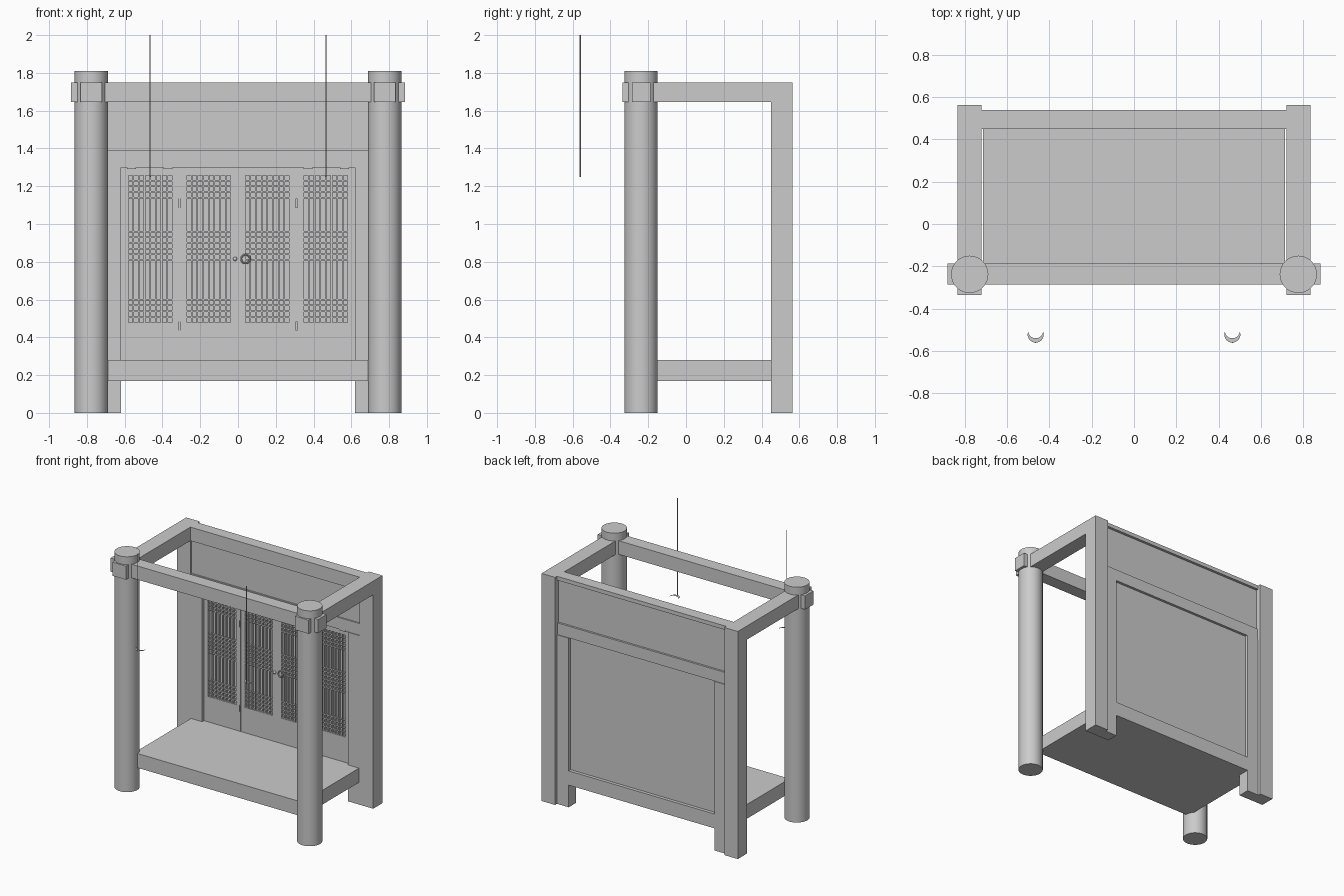
import bpy, bmesh, math
from mathutils import Matrix, Vector

if "Cube" in bpy.data.objects:
    bpy.data.objects.remove(bpy.data.objects["Cube"])

grey = bpy.data.materials.new("plain grey")
grey.diffuse_color = (0.6, 0.6, 0.6, 1)
grey.use_nodes = True
grey.node_tree.nodes["Principled BSDF"].inputs["Base Color"].default_value = grey.diffuse_color


def finish(name, bm, smooth=False):
    me = bpy.data.meshes.new(name)
    bm.to_mesh(me)
    bm.free()
    me.materials.append(grey)
    ob = bpy.data.objects.new(name, me)
    bpy.context.collection.objects.link(ob)
    if smooth:
        bpy.ops.object.select_all(action='DESELECT')
        bpy.context.view_layer.objects.active = ob
        ob.select_set(True)
        bpy.ops.object.shade_smooth_by_angle(angle=math.radians(40))
    return ob


def boxes(name, *ranges):
    """One object from boxes given as (x0, x1, y0, y1, z0, z1)."""
    bm = bmesh.new()
    for x0, x1, y0, y1, z0, z1 in ranges:
        m = Matrix.Translation(((x0 + x1) / 2, (y0 + y1) / 2, (z0 + z1) / 2))
        m = m @ Matrix.Diagonal((x1 - x0, y1 - y0, z1 - z0, 1))
        bmesh.ops.create_cube(bm, size=1, matrix=m)
    return finish(name, bm)


def both(x0, x1, *rest):
    """A box range and its mirror across x = 0."""
    return [(x0, x1, *rest), (-x1, -x0, *rest)]


def cylinder(name, r, x, y, z0, z1, n=48):
    bm = bmesh.new()
    bmesh.ops.create_cone(bm, cap_ends=True, segments=n, radius1=r, radius2=r, depth=z1 - z0,
                          matrix=Matrix.Translation((x, y, (z0 + z1) / 2)))
    return finish(name, bm, True)


# Round front columns
for side, s in (("left", -1), ("right", 1)):
    cylinder(side + "_column", 0.088, s * 0.777, -0.238, 0, 1.81)

# Beams crossing through the columns, rear posts and jambs
boxes("front_beam", (-0.883, 0.883, -0.287, -0.187, 1.645, 1.75))
boxes("side_beams", *both(0.72, 0.835, -0.335, 0.45, 1.645, 1.75))
boxes("rear_posts", *both(0.72, 0.835, 0.45, 0.563, 0, 1.75))
boxes("rear_jambs", *both(0.62, 0.72, 0.45, 0.54, 0, 1.3))

# Rear wall
boxes("rear_beam", (-0.72, 0.72, 0.45, 0.51, 1.645, 1.75), (-0.72, 0.72, 0.51, 0.54, 1.72, 1.75))
boxes("upper_board", (-0.72, 0.72, 0.465, 0.52, 1.39, 1.72))
boxes("lintel", (-0.72, 0.72, 0.455, 0.535, 1.3, 1.39))
boxes("floor", (-0.715, 0.715, -0.238, 0.45, 0.17, 0.28))
boxes("bottom_rail", (-0.62, 0.62, 0.45, 0.54, 0.17, 0.28))
boxes("door_backing", (-0.62, 0.62, 0.49, 0.515, 0.28, 1.3))

# Door leaves: frame around four lattice openings
Z0, Z1 = 0.475, 1.26
openings = [(-0.585, -0.345), (-0.275, -0.035), (0.035, 0.275), (0.345, 0.585)]
edges = [-0.62] + [x for o in openings for x in o] + [0.62]
stiles = [(a, b, 0.472, 0.49, Z0, Z1) for a, b in zip(edges[::2], edges[1::2])]
boxes("door_frame", *stiles, (-0.62, 0.62, 0.472, 0.49, 0.28, Z0), (-0.62, 0.62, 0.472, 0.49, Z1, 1.3))
boxes("left_leaf_edge", (-0.313, -0.307, 0.468, 0.475, 0.28, 1.3))

# Lattice: vertical slats, with cross bars in three bands
bars = []
for a, b in openings:
    pitch = (b - a) / 8
    for i in range(9):
        x = a + i * pitch
        bars.append((x - 0.004, x + 0.004, 0.474, 0.49, Z0, Z1))
    for lo, hi, rows in ((0.475, 0.60, 4), (0.81, 0.96, 5), (1.14, 1.26, 4)):
        for j in range(rows + 1):
            z = lo + (hi - lo) * j / rows
            bars.append((a, b, 0.475, 0.49, z - 0.004, z + 0.004))
boxes("door_lattice", *bars)

# Hinges and top pivots
boxes("hinges", *[r for z in (0.46, 1.11) for r in both(0.305, 0.315, 0.462, 0.475, z - 0.025, z + 0.025)])
boxes("top_pivots", *[r for x in (0.37, 0.563)
                      for r in both(x - 0.024, x + 0.024, 0.46, 0.475, 1.29, 1.3)])

# Ring handle and knob
bm = bmesh.new()
N, M = 24, 8
ring = [[bm.verts.new((0.04 + (0.023 + 0.005 * math.cos(v)) * math.cos(u),
                       0.464 + 0.005 * math.sin(v),
                       0.815 + (0.023 + 0.005 * math.cos(v)) * math.sin(u)))
         for v in (2 * math.pi * j / M for j in range(M))]
        for u in (2 * math.pi * i / N for i in range(N))]
for i in range(N):
    for j in range(M):
        k, l = (i + 1) % N, (j + 1) % M
        bm.faces.new((ring[i][j], ring[i][l], ring[k][l], ring[k][j]))
bmesh.ops.recalc_face_normals(bm, faces=bm.faces)
finish("ring_handle", bm, True)
bm = bmesh.new()
bmesh.ops.create_uvsphere(bm, u_segments=12, v_segments=8, radius=0.011,
                          matrix=Matrix.Translation((-0.015, 0.465, 0.815)))
finish("knob", bm, True)

# Hanging cords, each with a flat crescent at the lower end
for side, s in (("left", -1), ("right", 1)):
    x, y = s * 0.465, -0.523
    cylinder(side + "_cord", 0.003, x, -0.56, 1.25, 2.0, 8)
    bm = bmesh.new()
    outer, inner = [], []
    for i in range(17):
        t = i / 16
        a = math.radians(160 + 220 * t)
        b = math.radians(185 + 170 * t)
        outer.append(bm.verts.new((x + 0.038 * math.cos(a), y + 0.038 * math.sin(a), 1.253)))
        inner.append(bm.verts.new((x + 0.034 * math.cos(b), y + 0.013 + 0.03 * math.sin(b), 1.253)))
    for i in range(16):
        bm.faces.new((outer[i], inner[i], inner[i + 1], outer[i + 1]))
    finish(side + "_crescent", bm)
